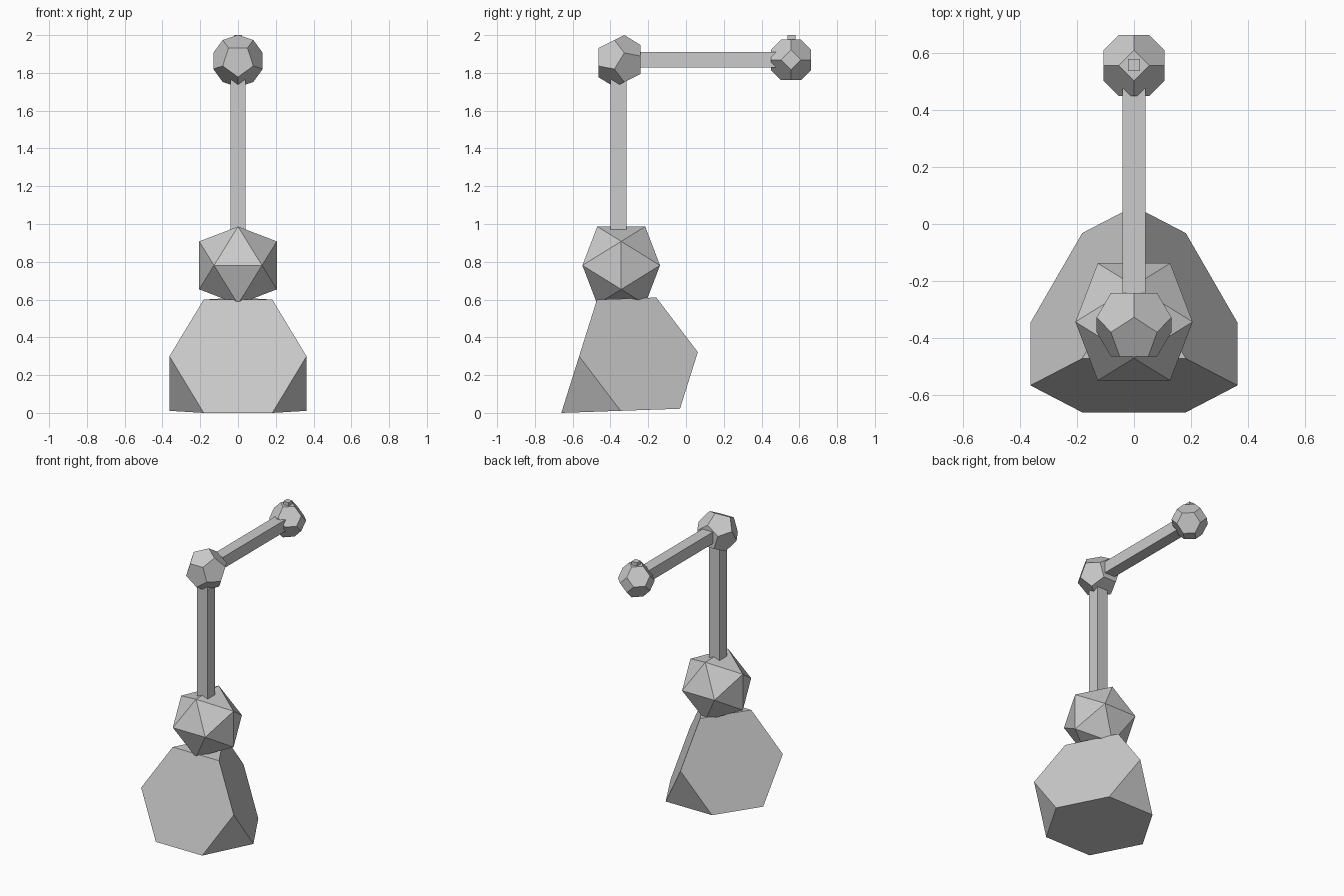
import bpy, bmesh
from math import sin, cos, pi, sqrt, radians
from itertools import permutations
from mathutils import Vector, Matrix

if "Cube" in bpy.data.objects:
    bpy.data.objects.remove(bpy.data.objects["Cube"])


def hull(name, points, loc, tilt=0.0):
    """Flat-faced convex solid spanned by the given points."""
    bm = bmesh.new()
    turn = Matrix.Rotation(tilt, 3, 'X')
    for p in points:
        bm.verts.new(turn @ Vector(p) + Vector(loc))
    bmesh.ops.convex_hull(bm, input=bm.verts[:])
    bmesh.ops.dissolve_limit(bm, angle_limit=radians(2), verts=bm.verts[:], edges=bm.edges[:])
    bmesh.ops.recalc_face_normals(bm, faces=bm.faces[:])
    mesh = bpy.data.meshes.new(name)
    bm.to_mesh(mesh)
    bm.free()
    obj = bpy.data.objects.new(name, mesh)
    bpy.context.collection.objects.link(obj)
    return obj


def box(name, size, loc):
    pts = [(x * size[0] / 2, y * size[1] / 2, z * size[2] / 2)
           for x in (-1, 1) for y in (-1, 1) for z in (-1, 1)]
    return hull(name, pts, loc)


# Base: truncated tetrahedron, tipped back slightly
L = 1.089
h = L / (2 * sqrt(3))
corners = [Vector(c) for c in ((-L / 2, -h, 0), (L / 2, -h, 0), (0, 2 * h, 0), (0, 0, L * sqrt(2 / 3)))]
hull("base", [a.lerp(b, 1 / 3) for a, b in permutations(corners, 2)],
     (0, -0.346, 0.011), radians(2))

# Lower joint: icosahedron
s, t = 0.127, 0.2055
ico = []
for a in (-s, s):
    for b in (-t, t):
        ico += [(0, a, b), (a, b, 0), (b, 0, a)]
hull("lower_joint", ico, (0, -0.343, 0.781))

# Column between the joints
box("column", (0.082, 0.084, 0.92), (0, -0.357, 1.34))

# Elbow joint: dodecahedron with a face toward the front
dodeca = []
for side in (-1, 1):
    for radius, depth in ((0.0851, 0.1113), (0.1376, 0.0263)):
        for i in range(5):
            ang = side * pi / 2 + i * 2 * pi / 5
            dodeca.append((radius * cos(ang), side * depth, radius * sin(ang)))
hull("elbow_joint", dodeca, (0, -0.353, 1.863))

# Horizontal arm
box("arm", (0.082, 0.82, 0.082), (0, 0.09, 1.869))

# End joint: truncated octahedron
u = 0.0535
octa = {p for a in (-u, u) for b in (-2 * u, 2 * u) for p in permutations((0, a, b))}
hull("end_joint", octa, (0, 0.556, 1.869))

# Small peg on top of the end joint
box("tip_peg", (0.042, 0.042, 0.042), (0, 0.558, 1.979))
